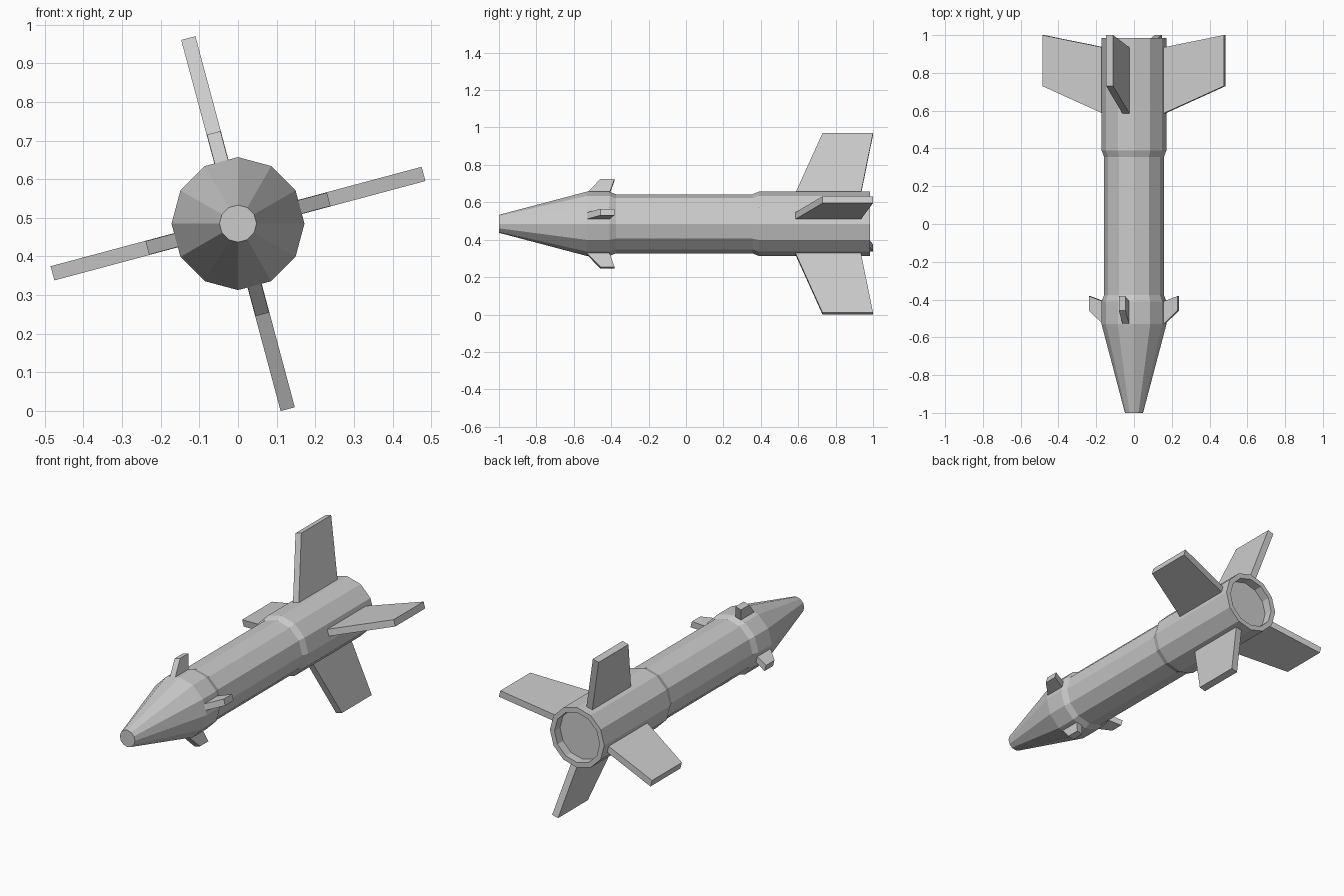
import bpy, bmesh
from math import sin, cos, radians, tau
from mathutils import Vector

if "Cube" in bpy.data.objects:
    bpy.data.objects.remove(bpy.data.objects["Cube"])

CZ = 0.485    # height of the long axis
SIDES = 12


def finish(name, bm):
    bmesh.ops.recalc_face_normals(bm, faces=bm.faces)
    me = bpy.data.meshes.new(name)
    bm.to_mesh(me)
    bm.free()
    ob = bpy.data.objects.new(name, me)
    bpy.context.collection.objects.link(ob)
    return ob


def lathe(name, profile):
    """Revolve (y, radius) points about the long axis, capping both ends."""
    bm = bmesh.new()
    rings = []
    for y, r in profile:
        rings.append([bm.verts.new((r * cos(tau * i / SIDES), y, CZ + r * sin(tau * i / SIDES)))
                      for i in range(SIDES)])
    for a, b in zip(rings, rings[1:]):
        for i in range(SIDES):
            j = (i + 1) % SIDES
            bm.faces.new((a[i], a[j], b[j], b[i]))
    bm.faces.new(rings[0])
    bm.faces.new(rings[-1])
    return finish(name, bm)


def fin(name, outline, thick, angle):
    """Flat plate from (y, radius) points, standing out at the given angle."""
    out = Vector((cos(angle), 0, sin(angle)))
    side = Vector((-sin(angle), 0, cos(angle))) * thick / 2
    bm = bmesh.new()
    a, b = [[bm.verts.new(Vector((0, y, CZ)) + out * r + side * s) for y, r in outline]
            for s in (-1, 1)]
    bm.faces.new(a)
    bm.faces.new(b)
    n = len(outline)
    for i in range(n):
        j = (i + 1) % n
        bm.faces.new((a[i], a[j], b[j], b[i]))
    return finish(name, bm)


# body: blunt nose cone, front collar, waist, tail section, recessed nozzle
lathe("body", [(-1.0, 0.048), (-0.53, 0.172), (-0.41, 0.172), (-0.375, 0.158),
               (0.355, 0.158), (0.39, 0.172), (0.985, 0.172),
               (0.985, 0.143), (0.935, 0.143)])

# four swept tail fins and four small nose fins, turned 15 degrees
TAIL = [(0.578, 0.15), (0.73, 0.497), (1.0, 0.497), (0.932, 0.15)]
NOSE = [(-0.547, 0.148), (-0.458, 0.243), (-0.382, 0.243), (-0.416, 0.148)]
for k in range(4):
    ang = radians(15 + 90 * k)
    fin(f"tail_fin_{k + 1}", TAIL, 0.038, ang)
    fin(f"nose_fin_{k + 1}", NOSE, 0.036, ang)
